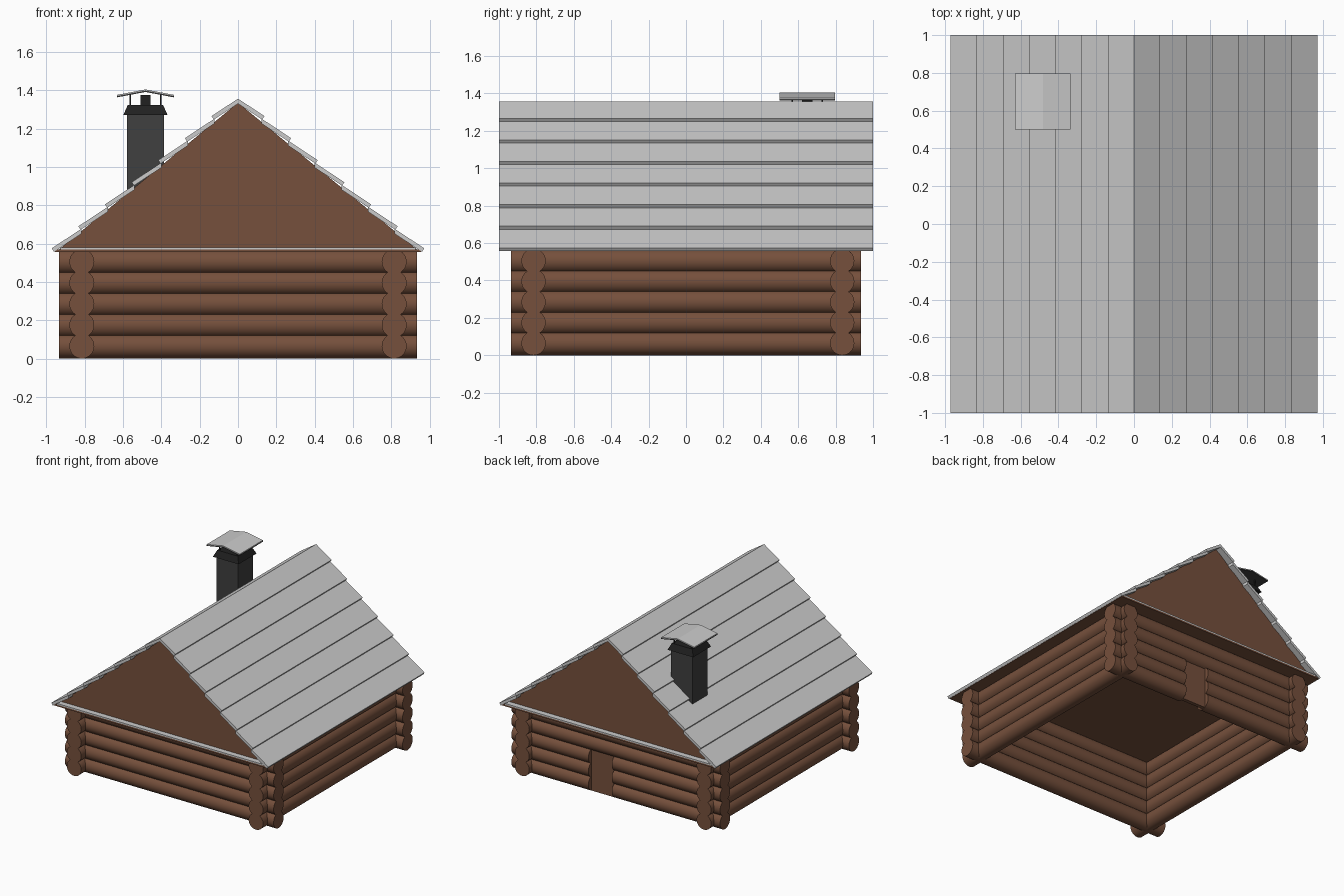
import bpy, math
from mathutils import Matrix

if "Cube" in bpy.data.objects:
    bpy.data.objects.remove(bpy.data.objects["Cube"])


def material(name, color):
    m = bpy.data.materials.new(name)
    m.diffuse_color = (*color, 1)
    m.use_nodes = True
    m.node_tree.nodes["Principled BSDF"].inputs["Base Color"].default_value = m.diffuse_color
    return m


WOOD = material("brown_wood", (0.18, 0.08, 0.045))
DARK = material("dark_metal", (0.05, 0.05, 0.05))
BLACK = material("black_metal", (0.015, 0.015, 0.015))


def mesh_object(name, verts, faces, mat=None):
    me = bpy.data.meshes.new(name)
    me.from_pydata(verts, [], faces)
    ob = bpy.data.objects.new(name, me)
    bpy.context.collection.objects.link(ob)
    if mat:
        me.materials.append(mat)
    return ob


def extrude_y(name, profile, y0, y1, mat=None):
    """Prism from an x,z profile (counter-clockwise seen from the front)."""
    n = len(profile)
    verts = [(x, y, z) for y in (y0, y1) for x, z in profile]
    faces = [tuple(range(n)), tuple(range(2 * n - 1, n - 1, -1))]
    faces += [((i + 1) % n, i, n + i, n + (i + 1) % n) for i in range(n)]
    return mesh_object(name, verts, faces, mat)


def box(name, x0, x1, y0, y1, z0, z1, mat=None):
    return extrude_y(name, [(x0, z0), (x1, z0), (x1, z1), (x0, z1)], y0, y1, mat)


R, STEP, END = 0.065, 0.11, 0.935


def log(name, a, b, offset, z, along_x):
    bpy.ops.mesh.primitive_cylinder_add(vertices=32, radius=R, depth=b - a)
    ob = bpy.context.object
    ob.name = name
    mid = (a + b) / 2
    if along_x:
        rot, loc = Matrix.Rotation(math.pi / 2, 4, 'Y'), (mid, offset, z)
    else:
        rot, loc = Matrix.Rotation(math.pi / 2, 4, 'X'), (offset, mid, z)
    ob.data.transform(Matrix.Translation(loc) @ rot)
    ob.data.materials.append(WOOD)
    bpy.ops.object.shade_smooth_by_angle(angle=math.radians(40))


# Log walls, with a door gap in the lower three back logs
DOOR0, DOOR1 = 0.035, 0.245
for i in range(5):
    z = R + STEP * i
    log("front_log", -END, END, -0.815, z, True)
    if i < 3:
        log("back_log_left", DOOR1, END, 0.835, z, True)
        log("back_log_right", -END, DOOR0, 0.835, z, True)
    else:
        log("back_log", -END, END, 0.835, z, True)
    for s in (-1, 1):
        log("side_log", -END, END, s * 0.815, z, False)

# Recessed door
box("door", DOOR0, DOOR1, 0.83, 0.86, 0.005, 0.345, WOOD)

# Gable body, eave slab and grey ledges at the foot of each gable
extrude_y("gable", [(-0.945, 0.56), (0.945, 0.56), (0, 1.335)], -0.95, 0.95, WOOD)
box("eave_slab", -0.955, 0.955, -0.995, 0.995, 0.557, 0.569, WOOD)
for s in (-1, 1):
    y0, y1 = sorted((s * 0.94, s * 0.995))
    box("gable_ledge", -0.925, 0.925, y0, y1, 0.569, 0.58)

# Overlapping roof boards, mirrored on both slopes
for k in range(7):
    x, z = -0.972 + 0.139 * k, 0.575 + 0.115 * k
    dx = 0.155 if k < 6 else -x
    slope = 0.66
    board = [(x, z), (x + 0.012, z - 0.018),
             (x + dx, z - 0.018 + (dx - 0.012) * slope), (x + dx, z + dx * slope)]
    extrude_y("roof_board_left", board, -1, 1)
    extrude_y("roof_board_right", [(-a, b) for a, b in reversed(board)], -1, 1)

# Chimney shaft
CX, CY = -0.483, 0.648
box("chimney", CX - 0.096, CX + 0.096, CY - 0.096, CY + 0.096, 0.8, 1.275, DARK)

# Tapered collar
lo, hi = 0.115, 0.092
corners = [(-1, -1), (1, -1), (1, 1), (-1, 1)]
mesh_object("chimney_collar",
            [(CX + a * r, CY + b * r, z) for r, z in ((lo, 1.272), (hi, 1.323)) for a, b in corners],
            [(3, 2, 1, 0), (4, 5, 6, 7)] + [(i, (i + 1) % 4, 4 + (i + 1) % 4, 4 + i) for i in range(4)],
            BLACK)

# Flue and cap posts
box("flue", CX - 0.027, CX + 0.027, CY - 0.027, CY + 0.027, 1.32, 1.375, BLACK)
for a, b in corners:
    x, y = CX + a * 0.08, CY + b * 0.08
    box("cap_post", x - 0.004, x + 0.004, y - 0.004, y + 0.004, 1.32, 1.378, BLACK)


# Folded rain cap: grey top sheet over a dark lower sheet
def cap(name, z, t, mat=None):
    w = 0.148
    extrude_y(name, [(CX - w, z), (CX, z + 0.028), (CX + w, z),
                     (CX + w, z + t), (CX, z + 0.028 + t), (CX - w, z + t)],
              CY - w, CY + w, mat)


cap("cap_underside", 1.363, 0.007, DARK)
cap("cap_top", 1.37, 0.006)
